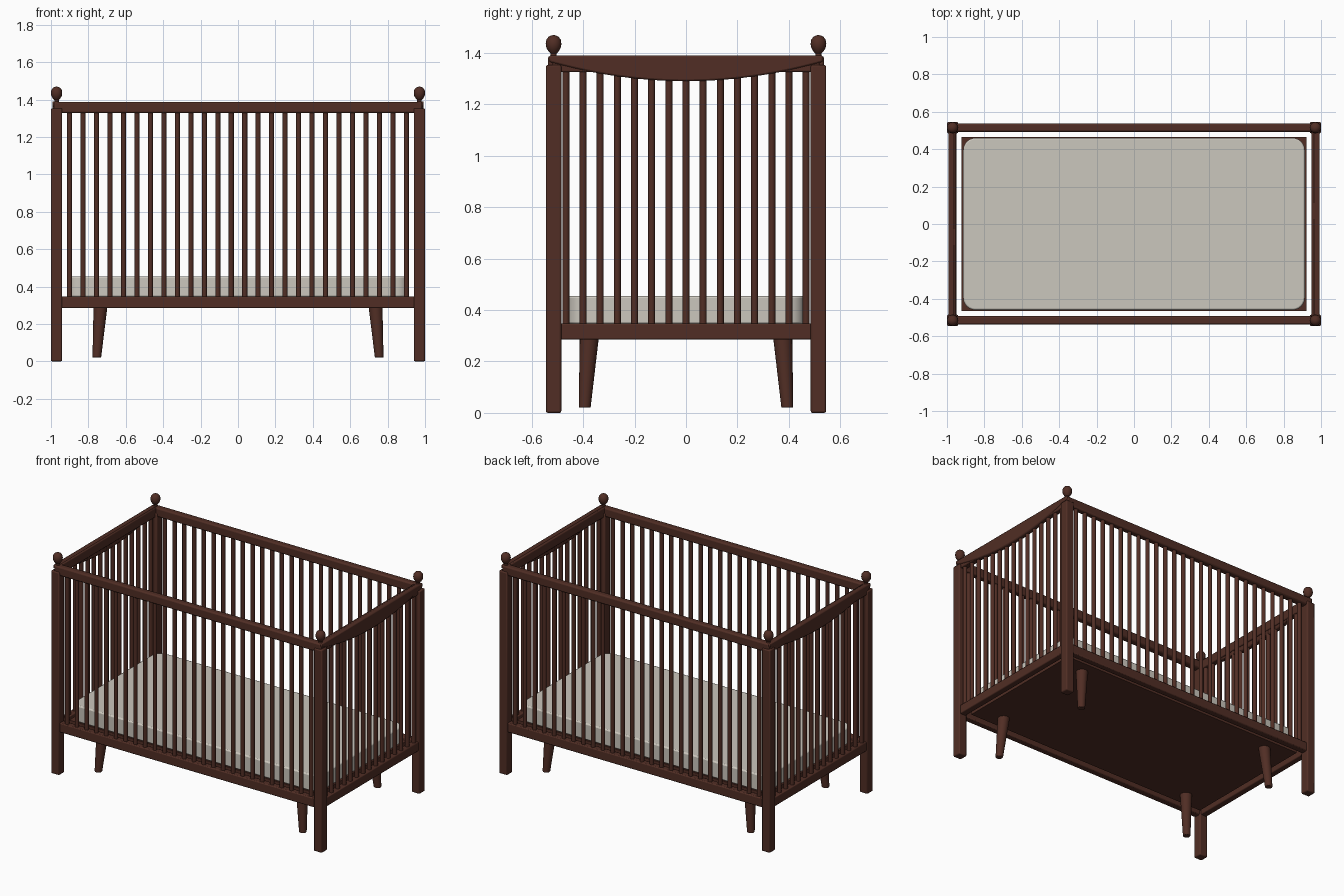
import bpy, bmesh
from mathutils import Vector

cube = bpy.data.objects.get("Cube")
if cube:
    bpy.data.objects.remove(cube, do_unlink=True)


def material(name, rgb):
    m = bpy.data.materials.new(name)
    m.use_nodes = True
    m.diffuse_color = (*rgb, 1)
    bsdf = m.node_tree.nodes["Principled BSDF"]
    bsdf.inputs["Base Color"].default_value = (*rgb, 1)
    bsdf.inputs["Roughness"].default_value = 0.6
    return m


WOOD = material("dark walnut", (0.082, 0.027, 0.018))
FABRIC = material("warm grey fabric", (0.60, 0.57, 0.51))

POST_X, POST_Y = 0.97, 0.515
SIDES = (-1, 1)


def finish(name, bm, mat, smooth=False):
    bmesh.ops.recalc_face_normals(bm, faces=bm.faces)
    mesh = bpy.data.meshes.new(name)
    bm.to_mesh(mesh)
    bm.free()
    mesh.materials.append(mat)
    obj = bpy.data.objects.new(name, mesh)
    bpy.context.collection.objects.link(obj)
    if smooth:
        bpy.ops.object.select_all(action="DESELECT")
        obj.select_set(True)
        bpy.context.view_layer.objects.active = obj
        bpy.ops.object.shade_smooth_by_angle(angle=0.7)
    return obj


def add_bevel(obj, width, segments=2):
    mod = obj.modifiers.new("Soft edges", "BEVEL")
    mod.width, mod.segments = width, segments
    mod.limit_method = "ANGLE"


def box(name, low, high, mat=WOOD, bevel=0.006):
    bm = bmesh.new()
    bmesh.ops.create_cube(bm, size=1)
    low, high = Vector(low), Vector(high)
    for v in bm.verts:
        v.co = (low + high) / 2 + v.co * (high - low)
    obj = finish(name, bm, mat, True)
    if bevel:
        add_bevel(obj, bevel)
    return obj


def rod(bm, start, end, r1, r2, sides=12):
    """Round bar from start to end, with level ends."""
    start, end = Vector(start), Vector(end)
    made = bmesh.ops.create_cone(bm, cap_ends=True, segments=sides,
                                 radius1=r1, radius2=r2, depth=1)
    for v in made["verts"]:
        t = v.co.z + 0.5
        centre = start.lerp(end, t)
        v.co = centre + Vector((v.co.x, v.co.y, 0))


def slats(name, count, span, place):
    bm = bmesh.new()
    for i in range(count):
        x, y = place(span * (2 * i / (count - 1) - 1))
        rod(bm, (x, y, 0.33), (x, y, 1.345), 0.0135, 0.0135)
    finish(name, bm, WOOD, True)


def lathe(name, profile, x, y, sides=20):
    bm = bmesh.new()
    edge = [bm.verts.new((x + r, y, z)) for r, z in profile]
    edges = [bm.edges.new(pair) for pair in zip(edge, edge[1:])]
    bmesh.ops.spin(bm, geom=edge + edges, cent=(x, y, 0), axis=(0, 0, 1),
                   angle=6.283185, steps=sides)
    bmesh.ops.remove_doubles(bm, verts=bm.verts, dist=0.0002)
    finish(name, bm, WOOD, True)


def curved_rail(name, side):
    """End rail whose lower edge sags in the middle."""
    bm = bmesh.new()
    half, steps = 0.532, 24
    ys = [half * (2 * i / steps - 1) for i in range(steps + 1)]
    outline = [(y, 1.29 + 0.075 * (y / half) ** 2) for y in ys]
    outline += [(half, 1.39), (-half, 1.39)]
    face = bm.faces.new([bm.verts.new((side * 0.96, y, z)) for y, z in outline])
    out = bmesh.ops.extrude_face_region(bm, geom=[face])
    moved = [g for g in out["geom"] if isinstance(g, bmesh.types.BMVert)]
    bmesh.ops.translate(bm, verts=moved, vec=(side * 0.033, 0, 0))
    add_bevel(finish(name, bm, WOOD, True), 0.007)


FINIAL = [(0, 1.38), (0.013, 1.38), (0.012, 1.398), (0.02, 1.406),
          (0.028, 1.42), (0.0305, 1.435), (0.028, 1.451),
          (0.019, 1.463), (0.009, 1.468), (0, 1.469)]

# Corner posts with finials, and splayed inner legs
for sx in SIDES:
    for sy in SIDES:
        label = ("front" if sy < 0 else "back") + ("_left" if sx > 0 else "_right")
        x, y = sx * POST_X, sy * POST_Y
        box(label + "_post", (x - 0.03, y - 0.03, 0), (x + 0.03, y + 0.03, 1.353),
            bevel=0.007)
        lathe(label + "_finial", FINIAL, x, y)
        bm = bmesh.new()
        rod(bm, (sx * 0.755, sy * 0.394, 0.02), (sx * 0.734, sy * 0.375, 0.31),
            0.023, 0.038, 20)
        add_bevel(finish(label + "_inner_leg", bm, WOOD, True), 0.004)

# Long sides: rails and slats
for sy, label in zip(SIDES, ("front", "back")):
    y = sy * POST_Y
    box(label + "_top_rail", (-0.985, y - 0.022, 1.328), (0.985, y + 0.022, 1.388),
        bevel=0.009)
    box(label + "_bottom_rail", (-0.95, y - 0.022, 0.285), (0.95, y + 0.022, 0.347))
    slats(label + "_slats", 26, 0.9, lambda t: (t, y))

# Short ends: straight rail, sagging rail and slats
for sx, label in zip(SIDES, ("right", "left")):
    x = sx * POST_X
    box(label + "_top_rail", (x - 0.022, -0.52, 1.325), (x + 0.018, 0.52, 1.387))
    curved_rail(label + "_curved_rail", sx)
    box(label + "_bottom_rail", (x - 0.022, -0.495, 0.285), (x + 0.022, 0.495, 0.347))
    slats(label + "_slats", 15, 0.467, lambda t: (x, t))

# Platform and mattress
box("platform", (-0.921, -0.465, 0.295), (0.921, 0.465, 0.345), bevel=0)

bm = bmesh.new()
bmesh.ops.create_cube(bm, size=1)
for v in bm.verts:
    v.co = (v.co.x * 1.826, v.co.y * 0.92, 0.4 + v.co.z * 0.11)
upright = [e for e in bm.edges if abs(e.verts[0].co.z - e.verts[1].co.z) > 0.05]
bmesh.ops.bevel(bm, geom=upright, offset=0.065, segments=6, profile=0.5,
                affect="EDGES")
add_bevel(finish("mattress", bm, FABRIC, True), 0.008)
